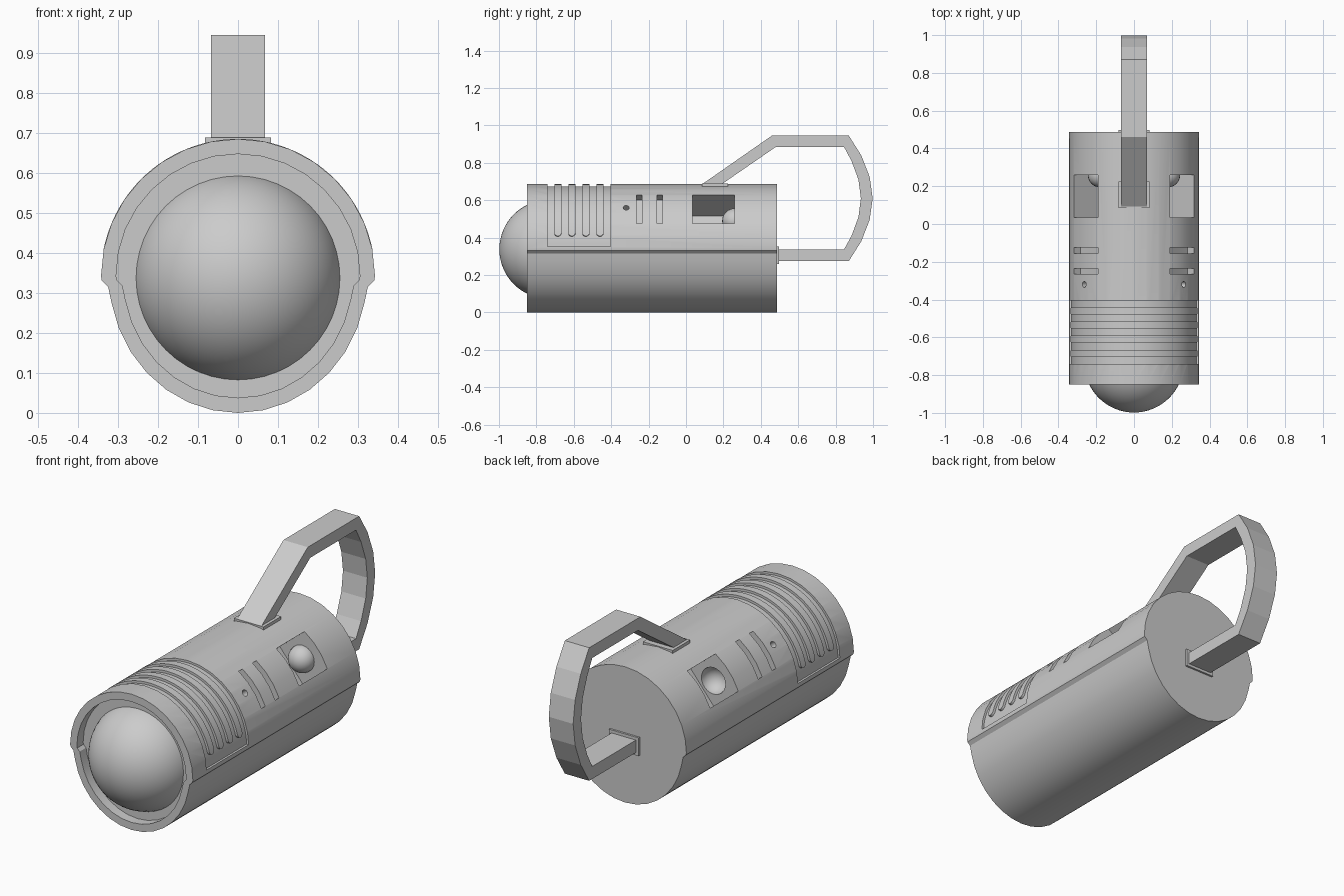
import bpy, bmesh, math
from mathutils import Matrix, Vector

if "Cube" in bpy.data.objects:
    bpy.data.objects.remove(bpy.data.objects["Cube"])

CZ = 0.343  # height of the body axis


def make(name, bm):
    bmesh.ops.recalc_face_normals(bm, faces=bm.faces)
    me = bpy.data.meshes.new(name)
    bm.to_mesh(me)
    bm.free()
    ob = bpy.data.objects.new(name, me)
    bpy.context.collection.objects.link(ob)
    return ob


def smooth(ob, angle=30):
    bpy.ops.object.select_all(action='DESELECT')
    ob.select_set(True)
    bpy.context.view_layer.objects.active = ob
    bpy.ops.object.shade_smooth_by_angle(angle=math.radians(angle))


def loft(name, rings):
    bm = bmesh.new()
    vs = [[bm.verts.new(p) for p in r] for r in rings]
    n = len(rings[0])
    for a, b in zip(vs, vs[1:]):
        for i in range(n):
            j = (i + 1) % n
            bm.faces.new((a[i], a[j], b[j], b[i]))
    bm.faces.new(vs[0])
    bm.faces.new(vs[-1])
    return make(name, bm)


def box(name, size, mat):
    bm = bmesh.new()
    bmesh.ops.create_cube(bm, size=1, matrix=mat @ Matrix.Diagonal((*size, 1)))
    return make(name, bm)


def ball(name, loc, r):
    bm = bmesh.new()
    bmesh.ops.create_uvsphere(bm, u_segments=24, v_segments=12, radius=r,
                              matrix=Matrix.Translation(loc))
    return make(name, bm)


def arc_band(name, y, hw, a0, a1, r0, r1, rounded=False):
    """Curved strip around the body axis, optionally with round ends."""
    a0, a1 = math.radians(a0), math.radians(a1)
    d = hw / r1 if rounded else 0
    st = [(a0 + d + (a1 - a0 - 2 * d) * i / 48, hw) for i in range(49)]
    if rounded:
        end = [(d * math.cos(k * math.pi / 10), hw * max(0.05, math.sin(k * math.pi / 10)))
               for k in range(5)]
        st = ([(a0 + d - e, w) for e, w in end] + st
              + [(a1 - d + e, w) for e, w in reversed(end)])
    return loft(name, [[(r * math.cos(a), y + s * w, CZ + r * math.sin(a))
                        for r, s in ((r0, -1), (r1, -1), (r1, 1), (r0, 1))]
                       for a, w in st])


def radial(side, r, y):
    """Frame on the body side: local x points outward, local y along the body."""
    a = math.radians(39.5)
    u = Vector((side * math.cos(a), 0, math.sin(a)))
    v = Vector((0, 1, 0))
    m = Matrix((u, v, u.cross(v))).transposed().to_4x4()
    m.translation = Vector((0, y, CZ)) + u * r
    return m


# Body: wide upper half, slimmer lower half, recessed front
prof = [(0.343 * math.cos(i * math.pi / 16), 0.343 * math.sin(i * math.pi / 16)) for i in range(17)]
low = [(0.323 * math.cos(i * math.pi / 16), -0.343 * math.sin(i * math.pi / 16)) for i in range(1, 16)]
prof += [(-0.341, -0.012), (-0.325, -0.028)]
prof += low[::-1][:]
prof += [(0.325, -0.028), (0.341, -0.012)]
prof = [p for p in prof if not (abs(p[0]) < 0.319 and -0.065 < p[1] < -0.03)]


def ring(y, k):
    return [(x * k, y, CZ + z * k) for x, z in prof]


body = loft("body", [ring(0.487, 1), ring(-0.85, 1), ring(-0.85, 0.89), ring(-0.80, 0.89)])

# Cutters: grille panel, side windows with dish, slots and small holes
cutters = [arc_band("panel_cut", -0.572, 0.168, 1.5, 178.5, 0.331, 0.38)]
for s in (-1, 1):
    cutters.append(box("window_cut", (0.3, 0.225, 0.2), radial(s, 0.30, 0.1475)))
    cutters.append(ball("dish_cut", radial(s, 0.23, 0.035).translation, 0.067))
    for y in (-0.14, -0.25):
        cutters.append(box("slot_cut", (0.12, 0.03, 0.2), radial(s, 0.345, y)))
    bm = bmesh.new()
    bmesh.ops.create_cone(bm, cap_ends=True, segments=16, radius1=0.016, radius2=0.016, depth=0.1,
                          matrix=radial(s, 0.34, -0.32) @ Matrix.Rotation(math.pi / 2, 4, 'Y'))
    cutters.append(make("hole_cut", bm))
bpy.context.view_layer.objects.active = body
for c in cutters:
    c.hide_render = True
    m = body.modifiers.new("cut", 'BOOLEAN')
    m.object, m.operation, m.solver = c, 'DIFFERENCE', 'EXACT'
    bpy.ops.object.modifier_apply(modifier=m.name)
for c in cutters:
    bpy.data.objects.remove(c)
smooth(body)

# Ribs across the grille panel
for i, y in enumerate((-0.685, -0.61, -0.535, -0.46)):
    smooth(arc_band(f"grille_rib_{i}", y, 0.019, 11, 169, 0.325, 0.343, True))

# Round knobs on the rear walls of the windows
for s in (-1, 1):
    smooth(ball("window_knob", radial(s, 0.23, 0.26).translation, 0.067))

# Front dome
bm = bmesh.new()
bmesh.ops.create_uvsphere(bm, u_segments=48, v_segments=32, radius=0.264)
bmesh.ops.rotate(bm, verts=bm.verts, matrix=Matrix.Rotation(math.pi / 2, 3, 'X'))
bmesh.ops.translate(bm, verts=bm.verts, vec=(0, -0.734, 0.338))
smooth(make("front_dome", bm))

# Handle: faceted strap from the top to the back
outer = [(0.085, 0.685), (0.46, 0.946), (0.87, 0.946), (0.937, 0.84), (0.982, 0.725), (0.998, 0.61),
         (0.982, 0.495), (0.937, 0.38), (0.87, 0.274), (0.48, 0.274)]
inner = [(0.19, 0.685), (0.48, 0.885), (0.845, 0.885), (0.885, 0.81), (0.922, 0.71), (0.935, 0.61),
         (0.922, 0.51), (0.885, 0.41), (0.845, 0.337), (0.48, 0.337)]
w = 0.068
handle = loft("handle", [[(-w, *o), (w, *o), (w, *i), (-w, *i)] for o, i in zip(outer, inner)])

# Mounting plates
box("top_plate", (0.166, 0.14, 0.03), Matrix.Translation((0, 0.155, 0.675)))
box("back_plate", (0.166, 0.02, 0.092), Matrix.Translation((0, 0.487, 0.306)))
